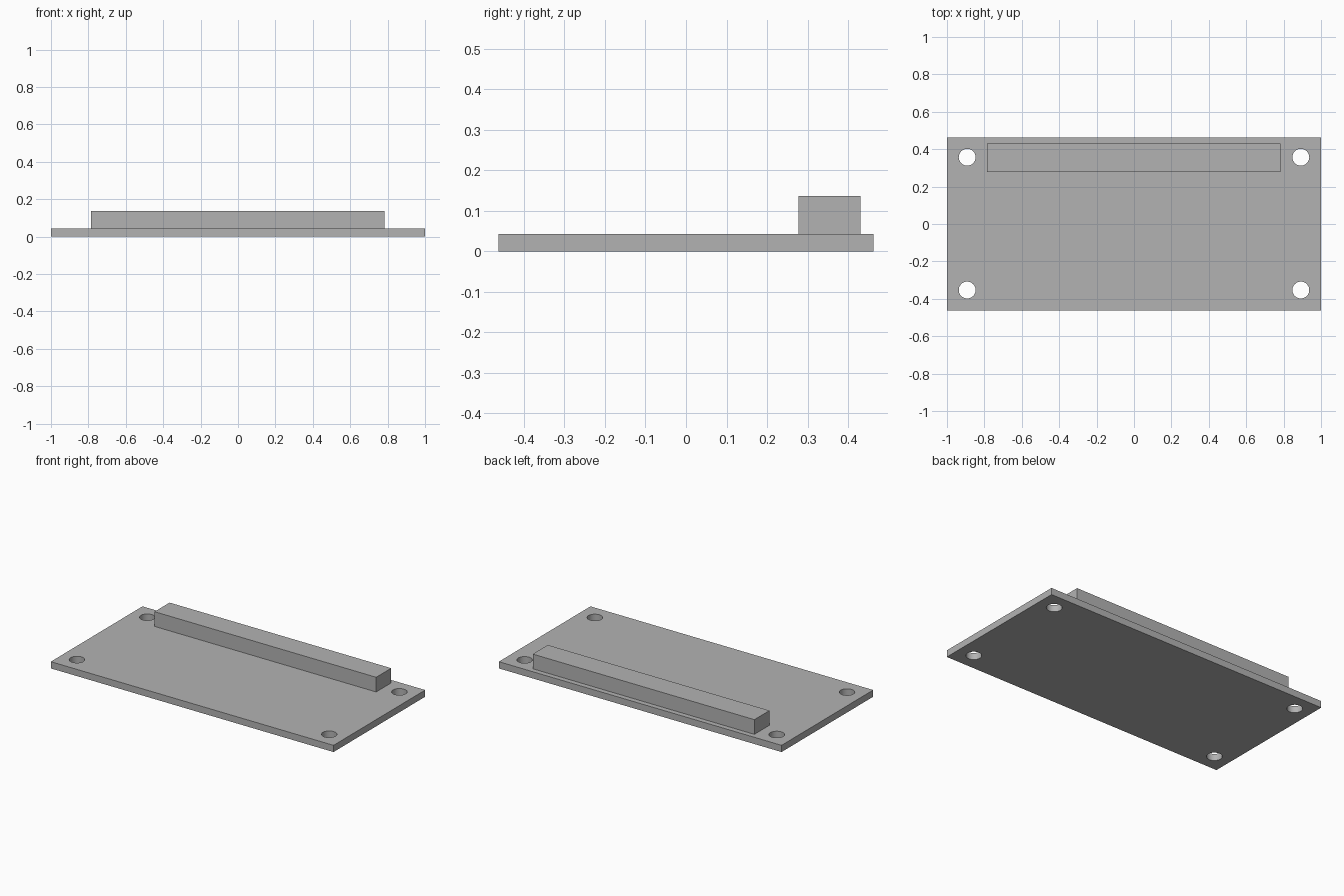
import bpy

cube = bpy.data.objects.get("Cube")
if cube:
    bpy.data.objects.remove(cube, do_unlink=True)

grey = bpy.data.materials.new("plain grey")
grey.use_nodes = True
colour = (0.45, 0.45, 0.45, 1)
grey.diffuse_color = colour
grey.node_tree.nodes["Principled BSDF"].inputs["Base Color"].default_value = colour


def box(name, low, high):
    """Add a box spanning two opposite corners."""
    centre = [(a + b) / 2 for a, b in zip(low, high)]
    bpy.ops.mesh.primitive_cube_add(size=1, location=centre)
    obj = bpy.context.object
    obj.name = name
    obj.scale = [b - a for a, b in zip(low, high)]
    bpy.ops.object.transform_apply(location=False, rotation=False, scale=True)
    obj.data.materials.append(grey)
    return obj


THICKNESS = 0.043

# Flat board and the long connector block near its back edge
board = box("board", (-1, -0.463, 0), (1, 0.463, THICKNESS))
box("connector_block", (-0.785, 0.278, THICKNESS), (0.783, 0.43, 0.137))

# Round mounting holes through the corners
for x in (-0.892, 0.892):
    for y in (-0.353, 0.357):
        bpy.ops.mesh.primitive_cylinder_add(
            vertices=48, radius=0.045, depth=0.2, location=(x, y, THICKNESS / 2))
        cutter = bpy.context.object
        cutter.name = "hole_cutter"
        cutter.data.materials.append(grey)
        cut = board.modifiers.new("mounting_hole", 'BOOLEAN')
        cut.object = cutter
        cut.solver = 'EXACT'
        bpy.context.view_layer.objects.active = board
        bpy.ops.object.modifier_apply(modifier=cut.name)
        bpy.data.objects.remove(cutter, do_unlink=True)

# Smooth hole walls, crisp board edges
bpy.ops.object.select_all(action='DESELECT')
board.select_set(True)
bpy.context.view_layer.objects.active = board
bpy.ops.object.shade_smooth_by_angle()
